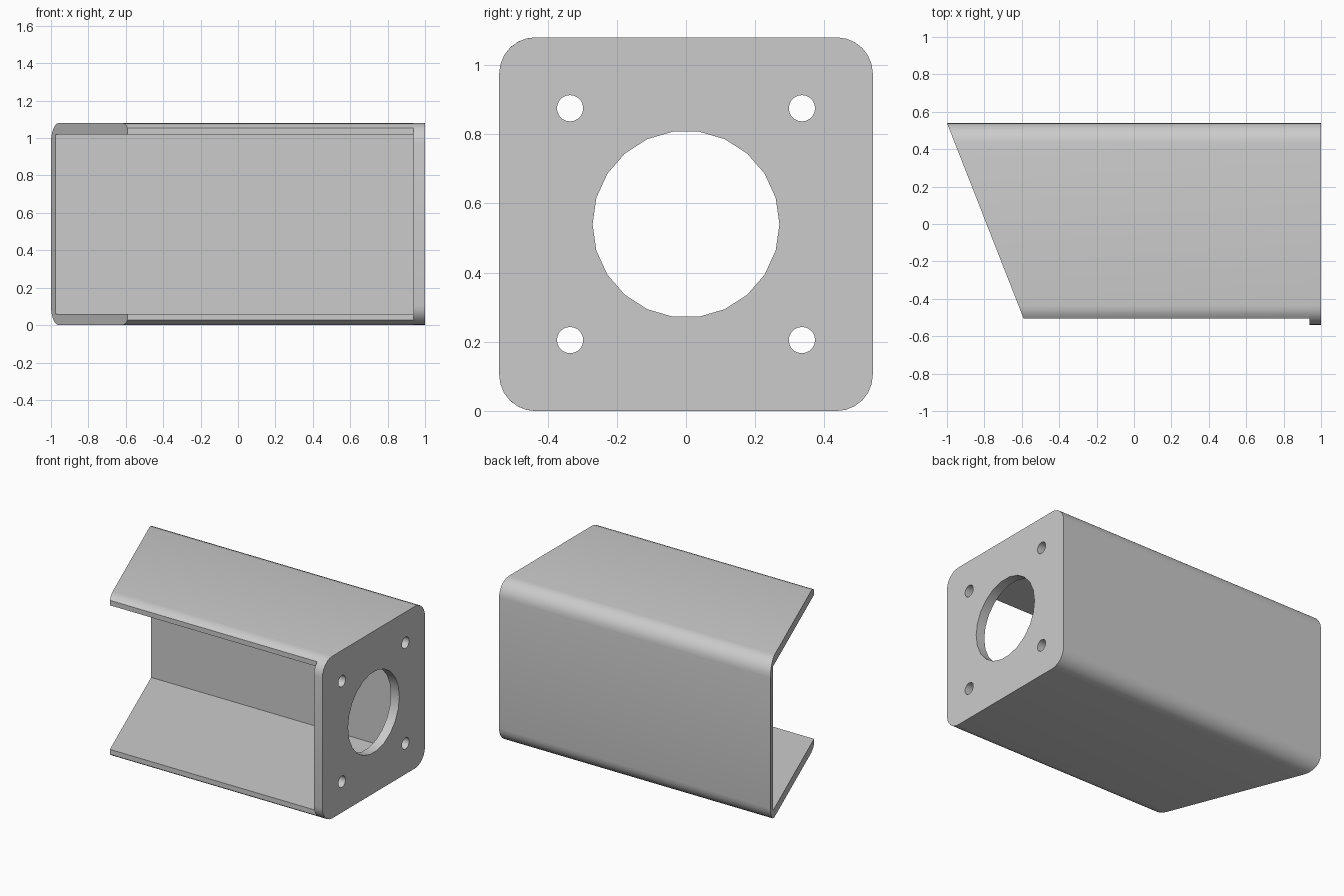
import bpy
import bmesh
from math import cos, sin, radians

cube = bpy.data.objects.get("Cube")
if cube:
    bpy.data.objects.remove(cube, do_unlink=True)

HALF = 0.54          # half the width of the square section
RADIUS = 0.105       # outer corner radius
WALL = 0.06          # sheet thickness
LIP = -0.505         # front edge of the channel
PLATE_X = 0.937      # inner face of the end plate

grey = bpy.data.materials.new("plain grey")
grey.use_nodes = True
grey.diffuse_color = (0.6, 0.6, 0.6, 1)
grey.node_tree.nodes["Principled BSDF"].inputs["Base Color"].default_value = (0.6, 0.6, 0.6, 1)


def arc(cy, cz, r, start, end, steps):
    """Points (y, z) along a circular arc, angles in degrees."""
    angles = [radians(start + (end - start) * i / steps) for i in range(steps + 1)]
    return [(cy + r * cos(a), cz + r * sin(a)) for a in angles]


def circle(cy, cz, r, sides):
    return arc(cy, cz, r, 0, 360, sides)[:-1]


def extrude_profile(name, loops, start_x, end_x):
    """Fill closed (y, z) loops, inner ones as holes, and extrude along x.
    start_x is a function of y, so the start can be mitred."""
    bm = bmesh.new()
    edges = []
    for loop in loops:
        verts = [bm.verts.new((0, y, z)) for y, z in loop]
        edges += [bm.edges.new((verts[i - 1], verts[i])) for i in range(len(verts))]
    bmesh.ops.triangle_fill(bm, edges=edges, use_beauty=True, normal=(1, 0, 0))
    near = list(bm.verts)
    result = bmesh.ops.extrude_face_region(bm, geom=list(bm.faces))
    for item in result["geom"]:
        if isinstance(item, bmesh.types.BMVert):
            item.co.x = end_x
    for v in near:
        v.co.x = start_x(v.co.y)
    bmesh.ops.recalc_face_normals(bm, faces=list(bm.faces))
    mesh = bpy.data.meshes.new(name)
    bm.to_mesh(mesh)
    bm.free()
    mesh.materials.append(grey)
    obj = bpy.data.objects.new(name, mesh)
    bpy.context.collection.objects.link(obj)
    bpy.ops.object.select_all(action='DESELECT')
    obj.select_set(True)
    bpy.context.view_layer.objects.active = obj
    bpy.ops.object.shade_smooth_by_angle(angle=radians(30))
    return obj


c = HALF - RADIUS            # corner centre offset
top, low = HALF + c, HALF - c

# Channel: C section, open at the front, mitred at the right end
channel = (arc(-c, top, RADIUS, 132, 90, 3)
           + arc(c, top, RADIUS, 90, 0, 6)
           + arc(c, low, RADIUS, 0, -90, 6)
           + arc(-c, low, RADIUS, -90, -132, 3)
           + [(LIP, WALL), (HALF - WALL, WALL),
              (HALF - WALL, 2 * HALF - WALL), (LIP, 2 * HALF - WALL)])
extrude_profile("channel", [channel], lambda y: -1 + (HALF - y) * 0.392, PLATE_X)

# End plate: rounded square with a central opening and four bolt holes
outline = (arc(c, top, RADIUS, 90, 0, 6) + arc(c, low, RADIUS, 0, -90, 6)
           + arc(-c, low, RADIUS, -90, -180, 6) + arc(-c, top, RADIUS, 180, 90, 6))
holes = [circle(0, HALF, 0.27, 22)]
for sy in (-1, 1):
    for sz in (-1, 1):
        holes.append(circle(sy * 0.335, HALF + sz * 0.335, 0.038, 20))
extrude_profile("end_plate", [outline] + holes, lambda y: PLATE_X, 1.0)
